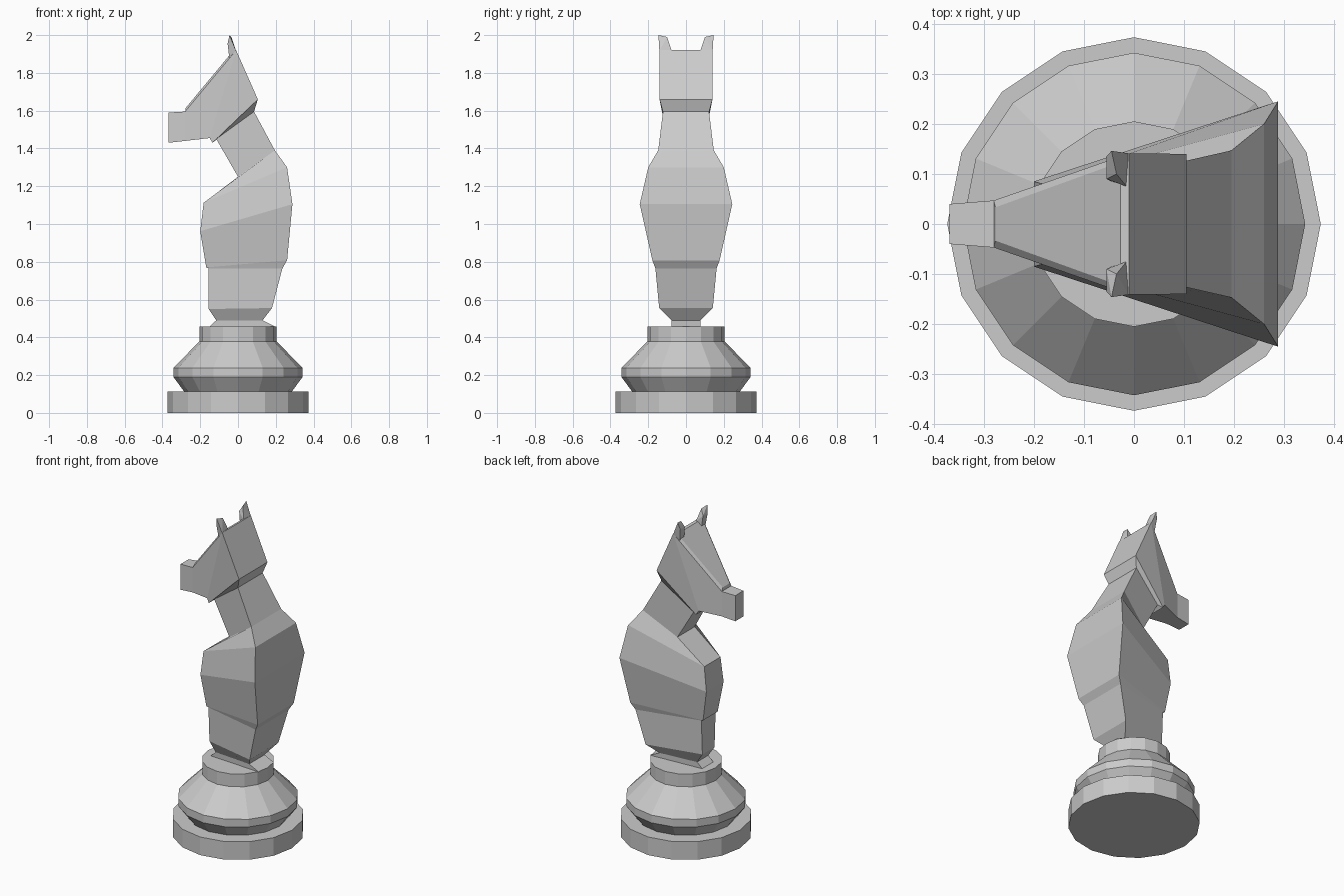
import bpy, bmesh, math
from mathutils import Vector

if "Cube" in bpy.data.objects:
    bpy.data.objects.remove(bpy.data.objects["Cube"])


def finish(bm, name):
    bmesh.ops.recalc_face_normals(bm, faces=bm.faces[:])
    me = bpy.data.meshes.new(name)
    bm.to_mesh(me)
    bm.free()
    ob = bpy.data.objects.new(name, me)
    bpy.context.collection.objects.link(ob)
    return ob


def bridge(bm, loops):
    for a, b in zip(loops, loops[1:]):
        n = len(a)
        for i in range(n):
            j = (i + 1) % n
            bm.faces.new((a[i], a[j], b[j], b[i]))
    bm.faces.new(loops[0])
    bm.faces.new(loops[-1])


# Turned pedestal, 16 sides
profile = [(.373, 0), (.373, .113), (.285, .113), (.342, .19), (.342, .238),
           (.205, .378), (.205, .458)]
bm = bmesh.new()
bridge(bm, [[bm.verts.new((r * math.cos(k * math.pi / 8), r * math.sin(k * math.pi / 8), z))
             for k in range(16)] for r, z in profile])
finish(bm, "pedestal")

# Horse: four-cornered sections, (x, z, half width) at the front and the back
sections = [
    ((-.15, .458, .055), (.195, .458, .076)),
    ((-.115, .49, .055), (.13, .49, .076)),
    ((-.155, .55, .06), (.18, .555, .142)),
    ((-.155, .765, .07), (.235, .765, .162)),
    ((-.168, .77, .072), (.26, .808, .178)),
    ((-.2, .962, .085), (.288, 1.105, .245)),
    ((-.182, 1.112, .08), (.26, 1.3, .2)),
    ((0, 1.25, .085), (.195, 1.39, .147)),
    ((-.115, 1.45, .07), (.085, 1.595, .122)),
    ((-.135, 1.43, .095), (.105, 1.66, .14)),
    ((-.15, 1.455, .09), (-.01, 1.92, .141)),
    ((-.28, 1.44, .047), (-.28, 1.595, .047)),
    ((-.368, 1.43, .04), (-.368, 1.59, .04)),
]
bm = bmesh.new()
bridge(bm, [[bm.verts.new(p) for p in ((f[0], -f[2], f[1]), (b[0], -b[2], b[1]),
                                       (b[0], b[2], b[1]), (f[0], f[2], f[1]))]
            for f, b in sections])
# Raised panel on the forehead
mid = Vector((-.145, 0, 1.757))
bmesh.ops.recalc_face_normals(bm, faces=bm.faces[:])
brow = min(bm.faces, key=lambda f: (f.calc_center_median() - mid).length)
bmesh.ops.inset_region(bm, faces=[brow], thickness=.022, depth=.01)
finish(bm, "horse_body")

# Ears, mirrored left and right
ear = [(-.01, .141, 1.915), (-.045, .125, 1.87), (-.045, .085, 1.87), (-.015, .075, 1.915),
       (-.045, .146, 2.0), (-.035, .1, 1.99), (-.055, .09, 1.955), (-.055, .135, 1.955)]
for side, label in ((1, "left_ear"), (-1, "right_ear")):
    bm = bmesh.new()
    for x, y, z in ear:
        bm.verts.new((x, y * side, z))
    bmesh.ops.convex_hull(bm, input=bm.verts[:])
    finish(bm, label)
